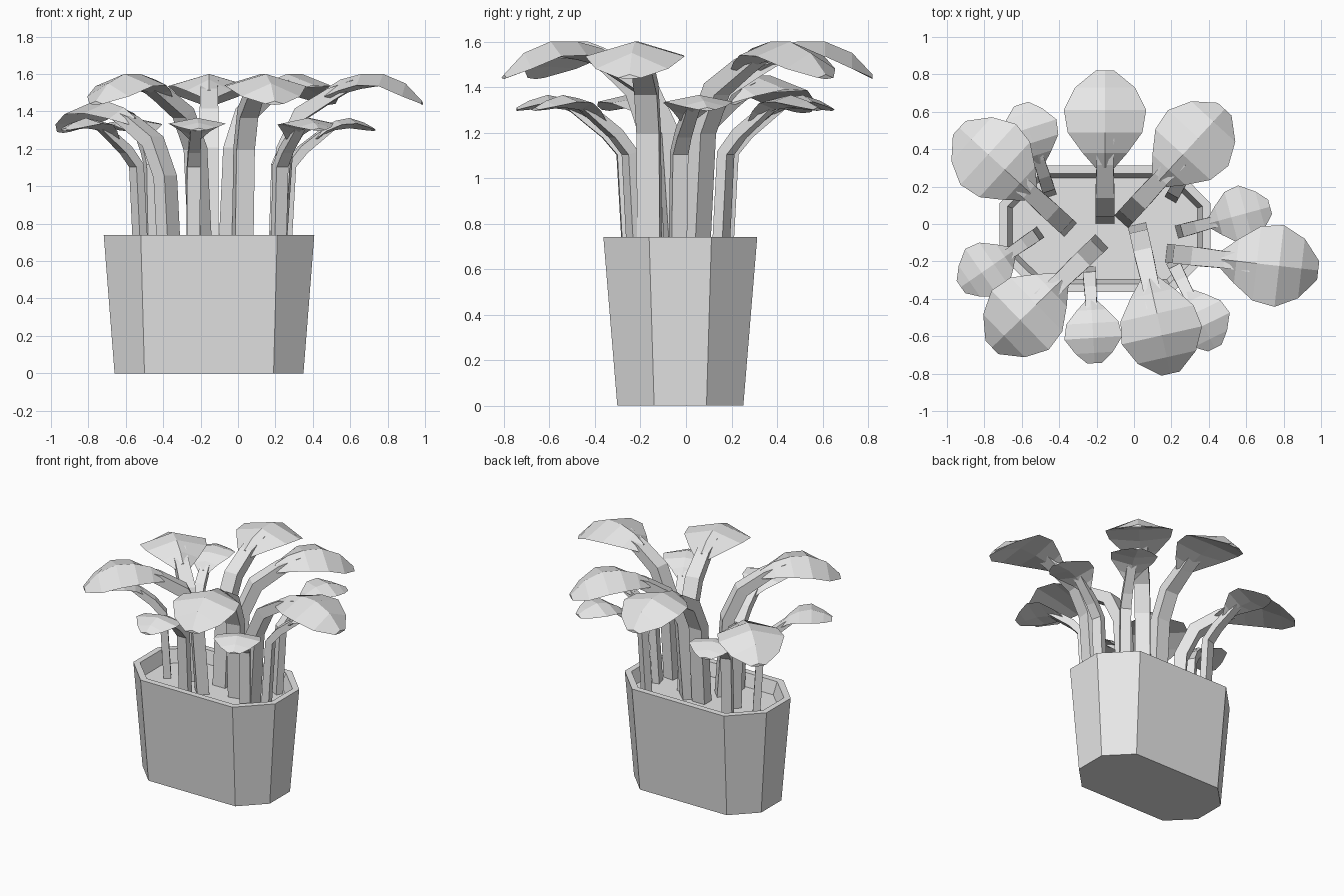
import bpy
import bmesh
from math import radians, cos, sin, atan2
from mathutils import Matrix

cube = bpy.data.objects.get("Cube")
if cube:
    bpy.data.objects.remove(cube)

# One plain grey for everything
grey = bpy.data.materials.new("light grey")
grey.use_nodes = True
colour = (0.8, 0.8, 0.8, 1)
grey.diffuse_color = colour
grey.node_tree.nodes["Principled BSDF"].inputs["Base Color"].default_value = colour


def loft(bm, rings):
    """Skin a list of equal point rings and cap both ends."""
    loops = [[bm.verts.new(p) for p in ring] for ring in rings]
    n = len(loops[0])
    for a, b in zip(loops, loops[1:]):
        for i in range(n):
            j = (i + 1) % n
            bm.faces.new((a[i], a[j], b[j], b[i]))
    bm.faces.new(loops[0][::-1])
    bm.faces.new(loops[-1])


def make_object(name, lofts, matrix=Matrix()):
    bm = bmesh.new()
    for rings in lofts:
        loft(bm, rings)
    bmesh.ops.recalc_face_normals(bm, faces=bm.faces)
    mesh = bpy.data.meshes.new(name)
    bm.to_mesh(mesh)
    bm.free()
    mesh.materials.append(grey)
    obj = bpy.data.objects.new(name, mesh)
    obj.matrix_world = matrix
    bpy.context.collection.objects.link(obj)


def octagon(hx, hy, flat_x, flat_y, z):
    """Rectangle with cut corners."""
    quarter = [(hx, flat_y), (flat_x, hy)]
    pts = quarter + [(-x, y) for x, y in quarter[::-1]]
    pts += [(-x, -y) for x, y in pts]
    return [(x, y, z) for x, y in pts]


# Planter: tapered wall, rim, inner wall and soil as one skin
make_object("planter", [[
    octagon(0.505, 0.277, 0.345, 0.115, 0),
    octagon(0.563, 0.338, 0.365, 0.137, 0.74),
    octagon(0.522, 0.295, 0.345, 0.12, 0.74),
    octagon(0.495, 0.272, 0.33, 0.11, 0.65),
]], Matrix.Translation((-0.155, -0.025, 0)))


def stem_ring(d, z, width, depth, tilt):
    """Rectangular section, tilted to follow the bend."""
    dx, dz = cos(tilt) * depth / 2, sin(tilt) * depth / 2
    w = width / 2
    return [(d - dx, -w, z + dz), (d + dx, -w, z - dz),
            (d + dx, w, z - dz), (d - dx, w, z + dz)]


def leaf_ring(d, w, top, edge, bottom):
    return [(d, -w, edge), (d, 0, top), (d, w, edge), (d, 0, bottom)]


# Stem: distance, height, width, depth, tilt.  Leaf: distance, half width, heights
large_stem = [(0.04, 0.6, .10, .08, 0), (0.08, 1.2, .10, .08, 0.15),
              (0.17, 1.39, .10, .08, 0.7), (0.33, 1.49, .09, .07, 1.1),
              (0.46, 1.55, .10, .04, 1.4)]
large_leaf = [(.30, .05, 1.52, 1.48, 1.45), (.38, .12, 1.57, 1.51, 1.49),
              (.49, .20, 1.60, 1.54, 1.52), (.61, .22, 1.60, 1.535, 1.54),
              (.73, .16, 1.55, 1.48, 1.49), (.82, .05, 1.455, 1.44, 1.435)]
small_stem = [(0.01, 0.6, .07, .05, 0), (0.04, 1.11, .07, .05, 0.3),
              (0.11, 1.195, .065, .05, 0.8), (0.20, 1.265, .06, .045, 0.9),
              (0.28, 1.32, .06, .03, 1.3)]
small_leaf = [(.17, .03, 1.275, 1.25, 1.23), (.22, .08, 1.315, 1.295, 1.27),
              (.29, .14, 1.35, 1.33, 1.30), (.37, .155, 1.365, 1.335, 1.31),
              (.45, .10, 1.34, 1.315, 1.30), (.505, .04, 1.31, 1.30, 1.295)]


def plant(name, stem, leaf, base, tip, drop=0):
    angle = atan2(tip[1] - base[1], tip[0] - base[0])
    matrix = Matrix.Translation((*base, -drop)) @ Matrix.Rotation(angle, 4, "Z")
    make_object(name + "_stem", [[stem_ring(*s) for s in stem]], matrix)
    make_object(name + "_leaf", [[leaf_ring(*s) for s in leaf]], matrix)


# Tall inner plants: base, point the leaf tip aims at, drop
tall = {
    "back": ((-0.155, 0.0), (-0.155, 0.82), 0),
    "back_left": ((-0.07, 0.01), (0.49, 0.62), 0),
    "left": ((0.17, -0.155), (1.0, -0.25), 0),
    "front": ((0.015, 0.0), (0.2, -0.82), 0),
    "front_right": ((-0.17, -0.09), (-0.77, -0.67), 0),
    "right": ((-0.33, -0.04), (-0.93, 0.51), 0.15),
}
for name, (base, tip, drop) in tall.items():
    plant("tall_" + name, large_stem, large_leaf, base, tip, drop)

# Short outer plants
short = {
    "back_right": ((-0.45, 0.16), (-0.6, 0.63)),
    "back_left": ((0.2, 0.14), (0.44, 0.56)),
    "left": ((0.24, -0.04), (0.72, 0.09)),
    "front_left": ((0.21, -0.21), (0.43, -0.66)),
    "front": ((-0.24, -0.24), (-0.21, -0.74)),
    "right": ((-0.51, -0.05), (-0.93, -0.34)),
}
for name, (base, tip) in short.items():
    plant("short_" + name, small_stem, small_leaf, base, tip)
